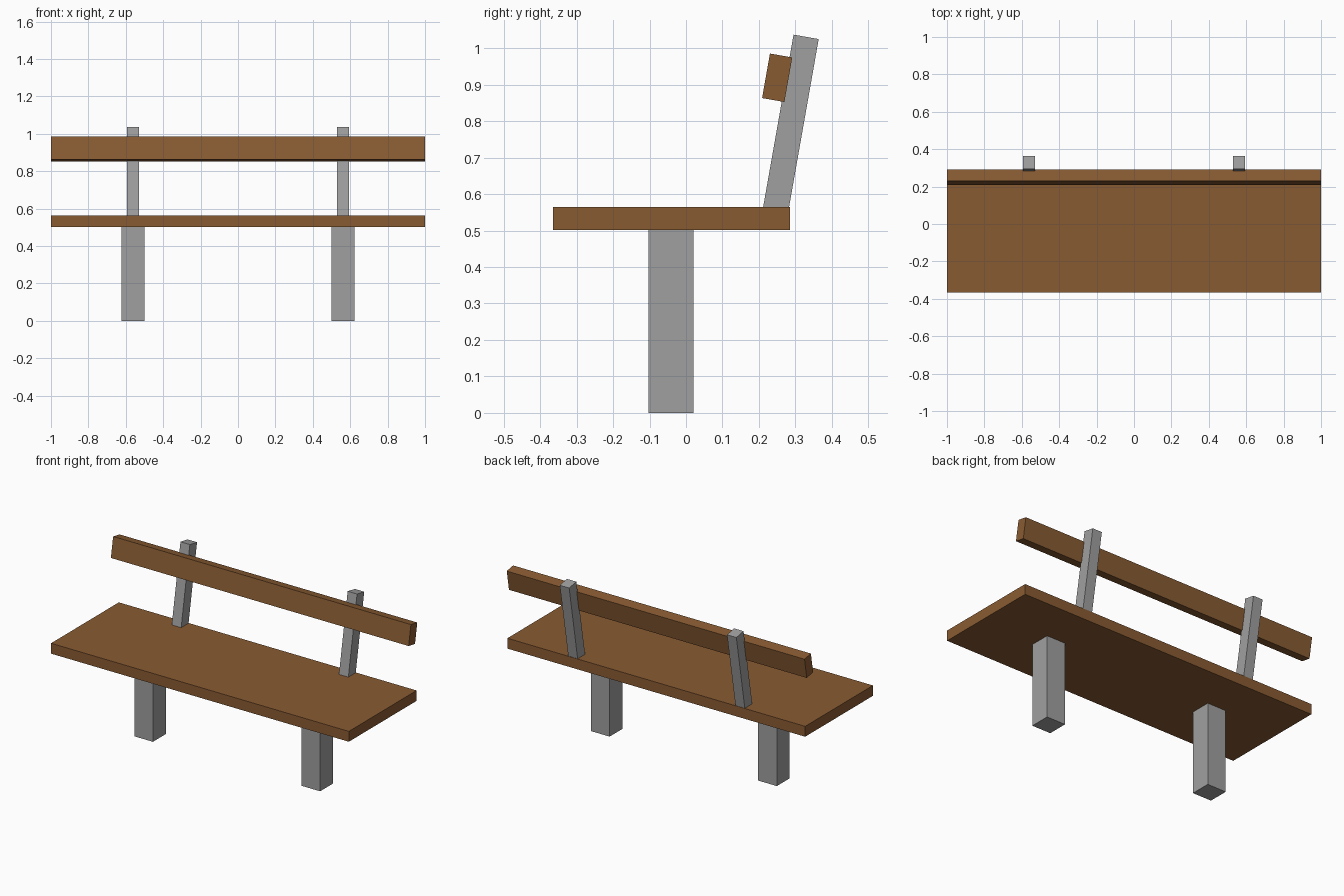
import bpy, math

if "Cube" in bpy.data.objects:
    bpy.data.objects.remove(bpy.data.objects["Cube"])

def material(name, rgb):
    m = bpy.data.materials.new(name)
    m.diffuse_color = (*rgb, 1)
    m.use_nodes = True
    m.node_tree.nodes["Principled BSDF"].inputs["Base Color"].default_value = m.diffuse_color
    return m

wood = material("brown wood", (0.25, 0.105, 0.032))
grey = material("grey post", (0.35, 0.35, 0.35))
LEAN = math.radians(-10)

def box(name, centre, size, mat, tilt=0):
    bpy.ops.mesh.primitive_cube_add(size=1, location=centre, rotation=(tilt, 0, 0))
    ob = bpy.context.object
    ob.name = name
    ob.scale = size
    ob.data.materials.append(mat)
    return ob

# Seat plank and leaning backrest plank
box("seat", (0, -0.04, 0.533), (2, 0.65, 0.063), wood)
box("backrest", (0, 0.25, 0.919), (2, 0.062, 0.124), wood, LEAN)

# Legs and backrest posts on both sides
for side, sx in (("left", -1), ("right", 1)):
    box(side + "_leg", (sx * 0.5615, -0.0415, 0.251), (0.125, 0.123, 0.502), grey)
    box(side + "_backrest_post", (sx * 0.5615, 0.286, 0.785), (0.063, 0.07, 0.5), grey, LEAN)
